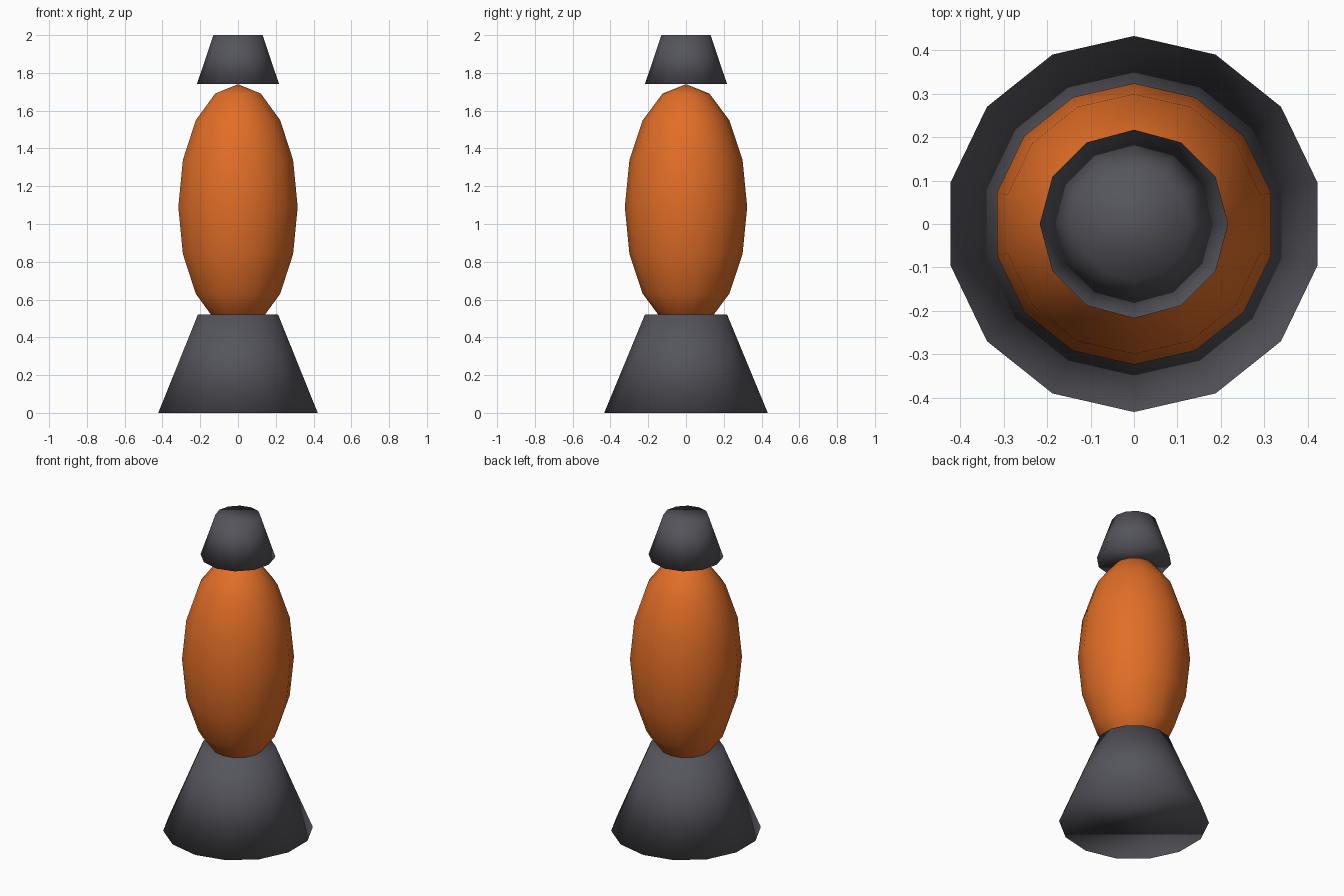
import bpy

if "Cube" in bpy.data.objects:
    bpy.data.objects.remove(bpy.data.objects["Cube"])


def material(name, rgb):
    m = bpy.data.materials.new(name)
    m.diffuse_color = (*rgb, 1.0)
    m.use_nodes = True
    m.node_tree.nodes["Principled BSDF"].inputs["Base Color"].default_value = m.diffuse_color
    return m


GREY = material("dark grey", (0.089, 0.089, 0.107))
ORANGE = material("orange", (0.75, 0.155, 0.02))


def finish(name, mat):
    ob = bpy.context.object
    ob.name = name
    ob.data.materials.append(mat)
    bpy.ops.object.shade_smooth()
    return ob


def tapered_part(name, sides, r_bottom, r_top, z_bottom, z_top):
    # closed truncated cone, softly shaded over its rims
    bpy.ops.mesh.primitive_cone_add(
        vertices=sides, radius1=r_bottom, radius2=r_top,
        depth=z_top - z_bottom, location=(0, 0, (z_bottom + z_top) / 2))
    return finish(name, GREY)


# Flared base and tapered cap
tapered_part("lamp_base", 14, 0.433, 0.217, 0.0, 0.522)
tapered_part("lamp_cap", 12, 0.217, 0.13, 1.742, 2.0)

# Stretched glass body, its lower end sunk into the base
bpy.ops.mesh.primitive_uv_sphere_add(
    segments=14, ring_count=8, radius=1.0, location=(0, 0, 1.09))
body = finish("glass_body", ORANGE)
body.scale = (0.324, 0.324, 0.65)
bpy.ops.object.transform_apply(location=False, rotation=False, scale=True)
